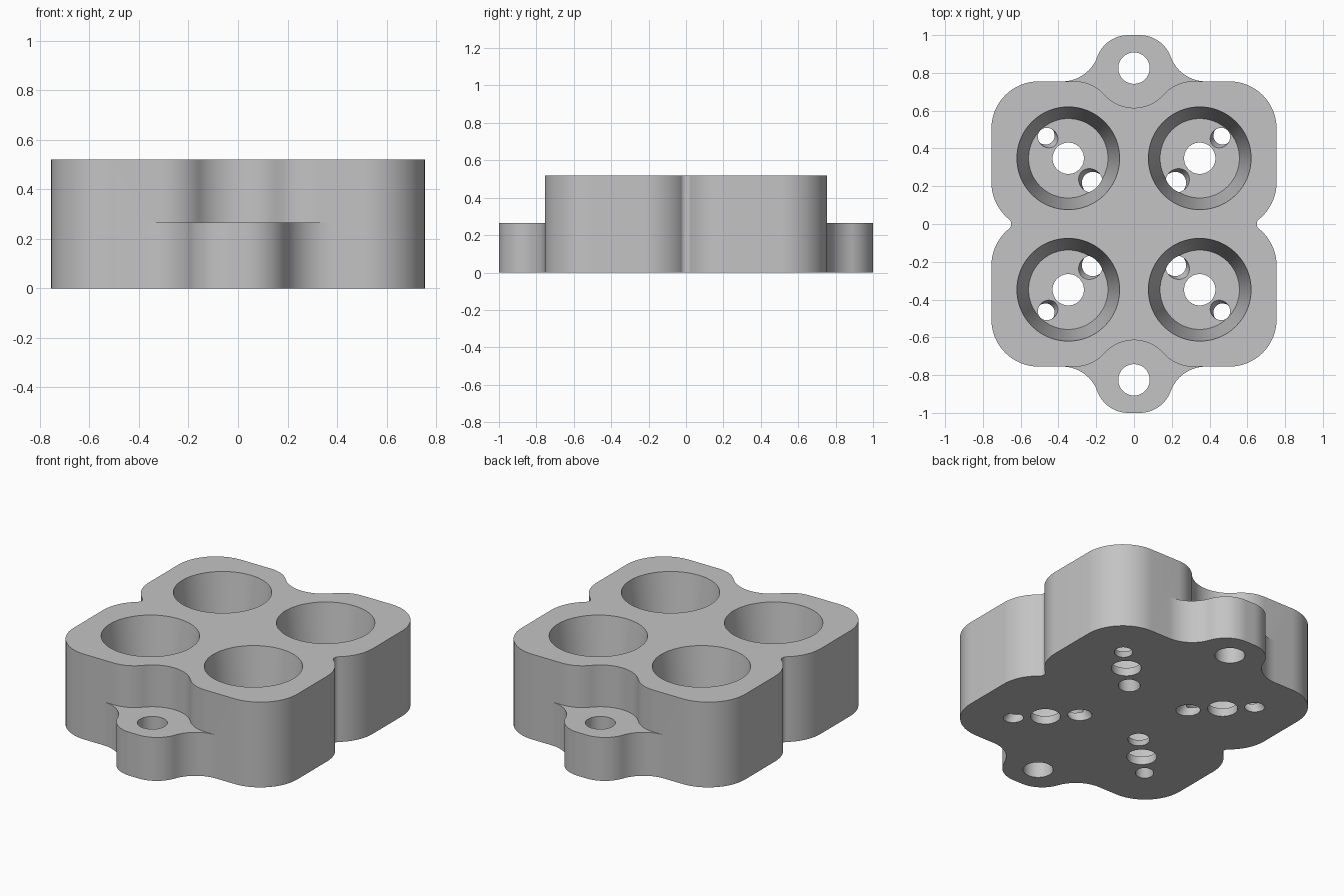
import bpy, bmesh
from math import radians, cos, sin, pi, hypot, atan2
from mathutils import Vector, Matrix

if "Cube" in bpy.data.objects:
    bpy.data.objects.remove(bpy.data.objects["Cube"])

HEIGHT, FLANGE_TOP, FLOOR = 0.52, 0.265, 0.05
PITCH = 0.348          # pocket centre, both axes
LUG_Y = 0.825          # mounting hole centre

metal = bpy.data.materials.new("light grey metal")
metal.use_nodes = True
GREY = (0.55, 0.55, 0.55, 1)
metal.diffuse_color = GREY
metal.node_tree.nodes["Principled BSDF"].inputs["Base Color"].default_value = GREY


def arc(cx, cy, r, start, end, steps=14):
    angles = [radians(start + (end - start) * i / steps) for i in range(steps + 1)]
    return [(cx + r * cos(a), cy + r * sin(a)) for a in angles]


def add_object(name, bm):
    bmesh.ops.recalc_face_normals(bm, faces=bm.faces)
    mesh = bpy.data.meshes.new(name)
    bm.to_mesh(mesh)
    bm.free()
    mesh.materials.append(metal)
    obj = bpy.data.objects.new(name, mesh)
    bpy.context.collection.objects.link(obj)
    return obj


def extrude_outline(name, points, height):
    clean = [p for i, p in enumerate(points)
             if hypot(p[0] - points[i - 1][0], p[1] - points[i - 1][1]) > 1e-4]
    bm = bmesh.new()
    face = bm.faces.new([bm.verts.new((x, y, 0)) for x, y in clean])
    top = bmesh.ops.extrude_face_region(bm, geom=[face], use_keep_orig=True)["geom"]
    bmesh.ops.translate(bm, vec=(0, 0, height),
                        verts=[g for g in top if isinstance(g, bmesh.types.BMVert)])
    return add_object(name, bm)


def cone(name, bottom, r_bottom, r_top, length, rotation=Matrix(), segments=64):
    bm = bmesh.new()
    place = Matrix.Translation(bottom) @ rotation @ Matrix.Translation((0, 0, length / 2))
    bmesh.ops.create_cone(bm, cap_ends=True, segments=segments, radius1=r_bottom,
                          radius2=r_top, depth=length, matrix=place)
    return add_object(name, bm)


def combine(target, tool, operation):
    mod = target.modifiers.new(tool.name, "BOOLEAN")
    mod.object, mod.operation, mod.solver = tool, operation, "EXACT"
    bpy.context.view_layer.objects.active = target
    bpy.ops.object.modifier_apply(modifier=mod.name)
    bpy.data.objects.remove(tool)


# Block outline: one quadrant from side nick to end notch, mirrored twice
quarter = (arc(0.683, 0, 0.033, 180, 129, 6) + arc(0.505, 0.22, 0.25, -51, 0)
           + arc(0.505, 0.505, 0.25, 0, 90, 20) + arc(0.309, 0.555, 0.2, 90, 138.9)
           + arc(0, LUG_Y, 0.21, -41.1, -90))
half = quarter + [(-x, y) for x, y in reversed(quarter)]
block = extrude_outline("socket_block", half + [(-x, -y) for x, y in half], HEIGHT)

# Mounting lugs at both ends, filling the lower part of the notches
side = [(0.38, 0.5)] + arc(0.38, 0.9525, 0.1975, -90, -160) + arc(0.03, LUG_Y, 0.175, 20, 90, 20)
lug = side + [(-x, y) for x, y in reversed(side)]
for s in (1, -1):
    combine(block, extrude_outline("mounting_lug", [(x, s * y) for x, y in lug], FLANGE_TOP), "UNION")
    combine(block, cone("lug_hole", (0, s * LUG_Y, -0.1), 0.083, 0.083, 0.5), "DIFFERENCE")

# Four tapered pockets, each with a centre hole and two leaning holes
for sx in (1, -1):
    for sy in (1, -1):
        x, y = sx * PITCH, sy * PITCH
        combine(block, cone("pocket", (x, y, FLOOR), 0.21, 0.2733, HEIGHT - FLOOR + 0.01, segments=80),
                "DIFFERENCE")
        combine(block, cone("centre_hole", (x, y, -0.1), 0.083, 0.083, 0.25), "DIFFERENCE")
        for offset, radius in ((0.117, 0.05), (-0.127, 0.06)):
            outward = Vector((sx * offset, sy * offset, 0))
            axis = (Vector((0, 0, 1)) - outward.normalized() * 0.5).normalized()
            turn = axis.to_track_quat("Z", "Y").to_matrix().to_4x4()
            middle = Vector((x, y, FLOOR / 2)) + outward
            combine(block, cone("leaning_hole", middle - axis * 0.1, radius, radius, 0.2, turn, 40),
                    "DIFFERENCE")

# Smooth curved walls, crisp rims
bpy.ops.object.select_all(action="DESELECT")
block.select_set(True)
bpy.context.view_layer.objects.active = block
bpy.ops.object.shade_smooth_by_angle(angle=radians(30))
